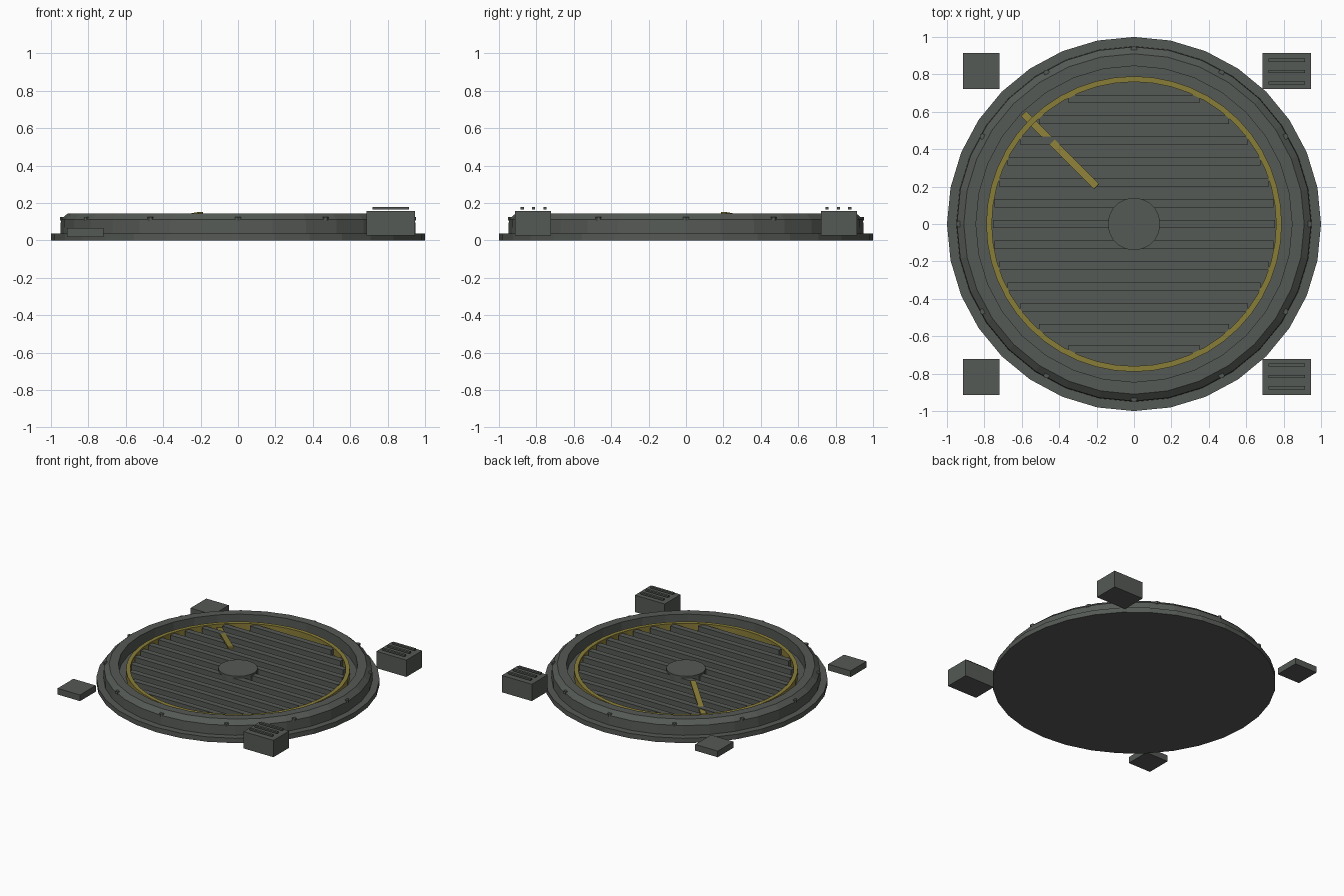
import bpy, bmesh, math
from mathutils import Vector, Matrix

if "Cube" in bpy.data.objects:
    bpy.data.objects.remove(bpy.data.objects["Cube"])


def material(name, rgb):
    m = bpy.data.materials.new(name)
    m.diffuse_color = (*rgb, 1)
    m.use_nodes = True
    m.node_tree.nodes["Principled BSDF"].inputs["Base Color"].default_value = m.diffuse_color
    return m


GREY = material("dark grey metal", (0.09, 0.10, 0.09))
YELLOW = material("dull yellow paint", (0.25, 0.205, 0.04))


def finish(bm, name, mat):
    bmesh.ops.recalc_face_normals(bm, faces=bm.faces)
    me = bpy.data.meshes.new(name)
    bm.to_mesh(me)
    bm.free()
    me.materials.append(mat)
    ob = bpy.data.objects.new(name, me)
    bpy.context.collection.objects.link(ob)
    return ob


def lathe(name, profile, sides, mat, closed=False):
    """Revolve (radius, z) points; open profiles get flat caps at both ends."""
    bm = bmesh.new()
    rings = []
    for r, z in profile:
        rings.append([bm.verts.new((r * math.cos(2 * math.pi * i / sides),
                                    r * math.sin(2 * math.pi * i / sides), z))
                      for i in range(sides)])
    pairs = list(zip(rings, rings[1:]))
    if closed:
        pairs.append((rings[-1], rings[0]))
    for a, b in pairs:
        for i in range(sides):
            j = (i + 1) % sides
            bm.faces.new((a[i], a[j], b[j], b[i]))
    if not closed:
        bm.faces.new(rings[0])
        bm.faces.new(rings[-1])
    return finish(bm, name, mat)


def box(name, lo, hi, mat):
    lo, hi = Vector(lo), Vector(hi)
    bm = bmesh.new()
    bmesh.ops.create_cube(bm, size=1, matrix=Matrix.Translation((lo + hi) / 2)
                          @ Matrix.Diagonal((*(hi - lo), 1)))
    return finish(bm, name, mat)


# base flange, raised rim with chamfer, and recessed floor
lathe("base_and_rim", [(1.0, 0), (1.0, 0.038), (0.95, 0.038), (0.947, 0.112),
                       (0.91, 0.145), (0.845, 0.145), (0.845, 0.06)], 32, GREY)

# yellow ring in the recess
lathe("marker_ring", [(0.79, 0.055), (0.79, 0.113), (0.76, 0.113), (0.76, 0.055)],
      48, YELLOW, closed=True)

# grating bars trimmed to the ring
for k in range(-6, 7):
    y = k * 0.1115
    half = math.sqrt(0.755 ** 2 - y * y)
    box("grating_bar", (-half, y - 0.022, 0.055), (half, y + 0.022, 0.105), GREY)

# centre hub
lathe("hub", [(0.14, 0.055), (0.14, 0.12)], 20, GREY)

# bolts around the chamfer
for i in range(12):
    bolt = lathe("rim_bolt", [(0.017, -0.012), (0.017, 0.008)], 6, GREY)
    a = i * math.pi / 6
    bolt.location = (0.935 * math.cos(a), 0.935 * math.sin(a), 0.118)
    bolt.rotation_euler.z = a

# tilted pointer, high near the hub and sinking towards the rim
inner, outer = Vector((-0.2, 0.2, 0.145)), Vector((-0.59, 0.59, 0.068))
axis = outer - inner
bm = bmesh.new()
bmesh.ops.create_cube(bm, size=1, matrix=Matrix.Diagonal((axis.length, 0.04, 0.014, 1)))
pointer = finish(bm, "pointer", YELLOW)
tilt = math.atan2(axis.z, axis.xy.length)
pointer.matrix_world = (Matrix.Translation((inner + outer) / 2)
                        @ Matrix.Rotation(math.radians(135), 4, 'Z')
                        @ Matrix.Rotation(-tilt, 4, 'Y'))

# corner units: tall vented boxes on the right, low pads on the left
for s in (-1, 1):
    box("vent_box", (0.688, s * 0.818 - 0.097, 0.027), (0.946, s * 0.818 + 0.097, 0.158), GREY)
    for d in (-0.061, 0, 0.061):
        y = s * 0.815 + d
        box("vent_slat", (0.72, y - 0.009, 0.166), (0.913, y + 0.009, 0.179), GREY)
    box("corner_pad", (-0.914, s * 0.818 - 0.097, 0.018), (-0.72, s * 0.818 + 0.097, 0.066), GREY)
